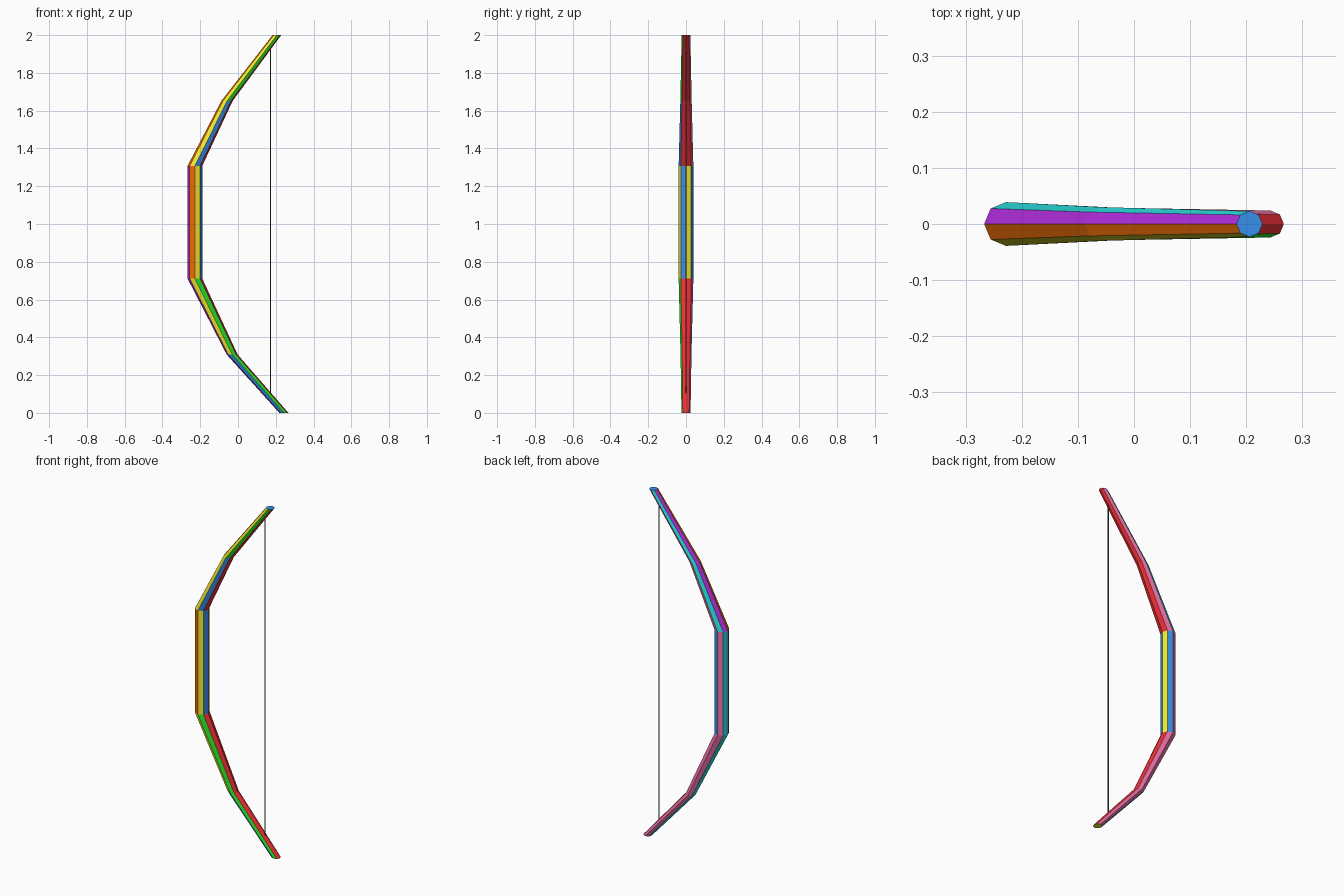
import bpy
import bmesh
from math import cos, sin, pi

if "Cube" in bpy.data.objects:
    bpy.data.objects.remove(bpy.data.objects["Cube"])

# One letter per paint colour, as sRGB
PAINT = {
    "R": (0.93, 0.20, 0.22), "G": (0.17, 0.86, 0.17), "B": (0.23, 0.56, 0.92),
    "Y": (0.96, 0.93, 0.20), "C": (0.18, 0.86, 0.86), "P": (0.71, 0.20, 0.90),
    "O": (0.93, 0.42, 0.06), "K": (0.93, 0.45, 0.66),
    "S": (0.28, 0.30, 0.36), "N": (0.50, 0.33, 0.25),
}


def paint(letter):
    mat = bpy.data.materials.get("paint_" + letter)
    if not mat:
        mat = bpy.data.materials.new("paint_" + letter)
        mat.diffuse_color = [c ** 2.2 for c in PAINT[letter]] + [1]
        mat.use_nodes = True
        mat.node_tree.nodes["Principled BSDF"].inputs["Base Color"].default_value = mat.diffuse_color
    return mat


def loft(name, stations, colours, caps):
    """Skin horizontal polygon rings (x, z, radius); one colour string per band,
    one letter per side, counter-clockwise from +x; caps = bottom, top."""
    sides = len(colours[0])
    letters = sorted(set("".join(colours) + caps))
    bm = bmesh.new()
    rings = []
    for x, z, r in stations:
        rings.append([bm.verts.new((x + r * cos(2 * pi * i / sides),
                                    r * sin(2 * pi * i / sides), z))
                      for i in range(sides)])
    for a, b, band in zip(rings, rings[1:], colours):
        for i in range(sides):
            j = (i + 1) % sides
            face = bm.faces.new((a[i], a[j], b[j], b[i]))
            face.material_index = letters.index(band[i])
    bm.faces.new(rings[0][::-1]).material_index = letters.index(caps[0])
    bm.faces.new(rings[-1]).material_index = letters.index(caps[1])
    mesh = bpy.data.meshes.new(name)
    for letter in letters:
        mesh.materials.append(paint(letter))
    bm.to_mesh(mesh)
    bm.free()
    obj = bpy.data.objects.new(name, mesh)
    bpy.context.collection.objects.link(obj)
    return obj


# Bow stave: straight grip with two tapering, angled limbs
loft("bow_stave", [
    (0.243, 0.0, 0.024),
    (-0.031, 0.309, 0.029),
    (-0.228, 0.711, 0.039),
    (-0.228, 1.308, 0.039),
    (-0.058, 1.652, 0.030),
    (0.206, 2.0, 0.023),
], ["RKKCPBGR", "RKKCPYGR", "YBKCPOYB", "RKCPOYBR", "RKCPOYGR"], "YB")

# Bowstring: thin cord whose ends sit inside the limbs
loft("bowstring", [(0.172, 0.08, 0.003), (0.172, 1.955, 0.003)],
     ["SSSSNNNN"], "SS")
